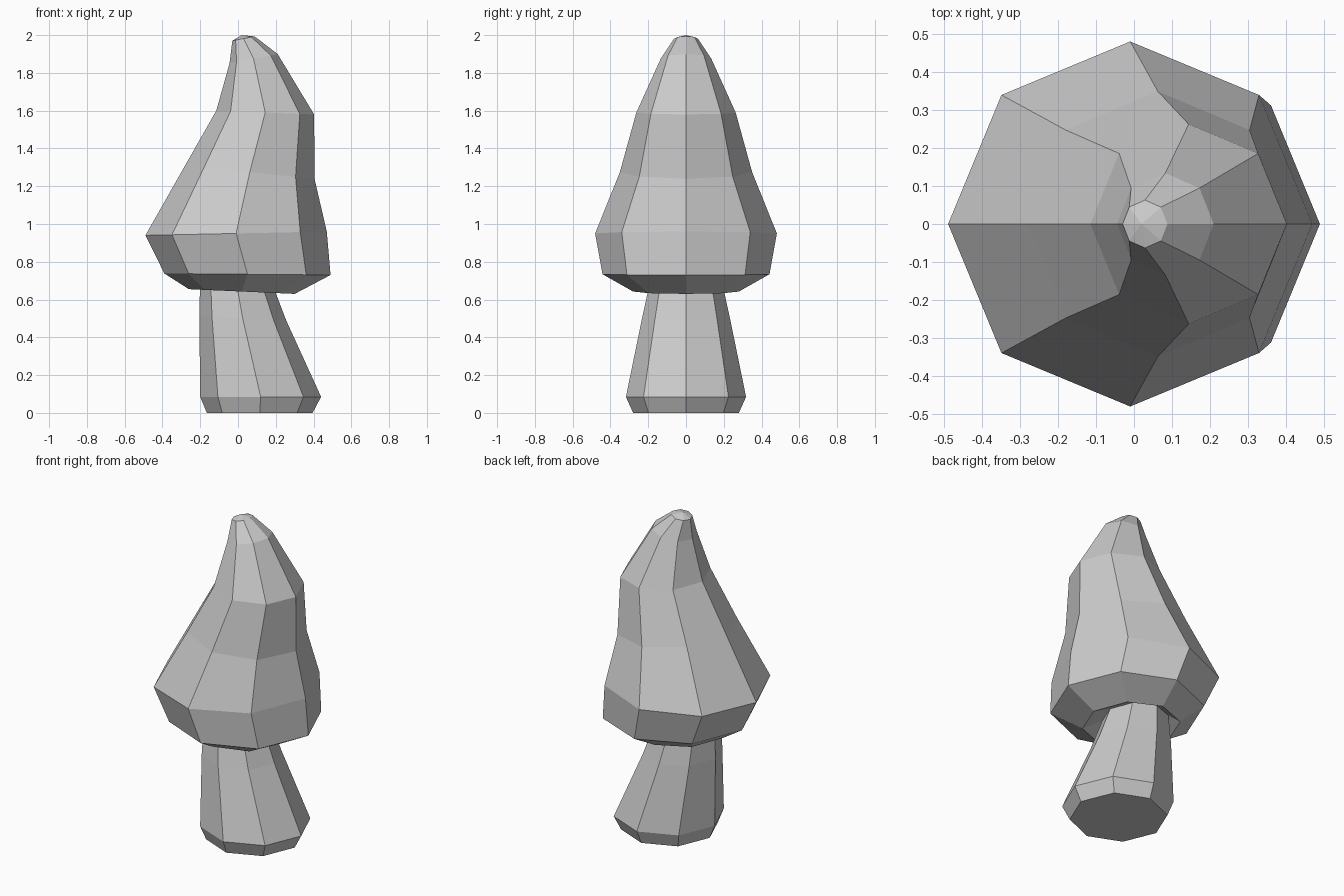
import bpy, bmesh, math

if "Cube" in bpy.data.objects:
    bpy.data.objects.remove(bpy.data.objects["Cube"])


def loft(name, rings, apex=None):
    """Eight-sided loft; ring = (x_left, z_left, x_right, z_right, y_radius)."""
    bm = bmesh.new()
    loops = []
    for xl, zl, xr, zr, ry in rings:
        loop = []
        for i in range(8):
            a = i * math.pi / 4
            t = (1 + math.cos(a)) / 2
            loop.append(bm.verts.new((xl + (xr - xl) * t, ry * math.sin(a),
                                      zl + (zr - zl) * t)))
        loops.append(loop)
    for lo, hi in zip(loops, loops[1:]):
        for i in range(8):
            j = (i + 1) % 8
            bm.faces.new((lo[i], lo[j], hi[j], hi[i]))
    bm.faces.new(loops[0][::-1])
    top = loops[-1]
    if apex:
        tip = bm.verts.new(apex)
        for i in range(8):
            bm.faces.new((top[i], top[(i + 1) % 8], tip))
    else:
        bm.faces.new(top)
    bmesh.ops.recalc_face_normals(bm, faces=bm.faces)
    mesh = bpy.data.meshes.new(name)
    bm.to_mesh(mesh)
    bm.free()
    obj = bpy.data.objects.new(name, mesh)
    bpy.context.collection.objects.link(obj)
    return obj


# Leaning stem, flared towards the foot
loft("stem", [
    (-0.165, 0.0, 0.395, 0.0, 0.28),
    (-0.20, 0.085, 0.44, 0.085, 0.318),
    (-0.205, 0.51, 0.255, 0.49, 0.233),
    (-0.20, 0.72, 0.175, 0.70, 0.187),
])

# Bent cap: recessed underside, rim, brim, then tapering crown
loft("cap", [
    (-0.20, 0.71, 0.18, 0.69, 0.19),
    (-0.26, 0.655, 0.30, 0.63, 0.28),
    (-0.39, 0.738, 0.49, 0.73, 0.442),
    (-0.49, 0.94, 0.47, 0.96, 0.481),
    (-0.28, 1.31, 0.405, 1.24, 0.35),
    (-0.115, 1.60, 0.403, 1.58, 0.263),
    (-0.045, 1.85, 0.21, 1.90, 0.134),
    (-0.03, 1.97, 0.088, 1.993, 0.063),
], apex=(0.02, 0, 2.0))
